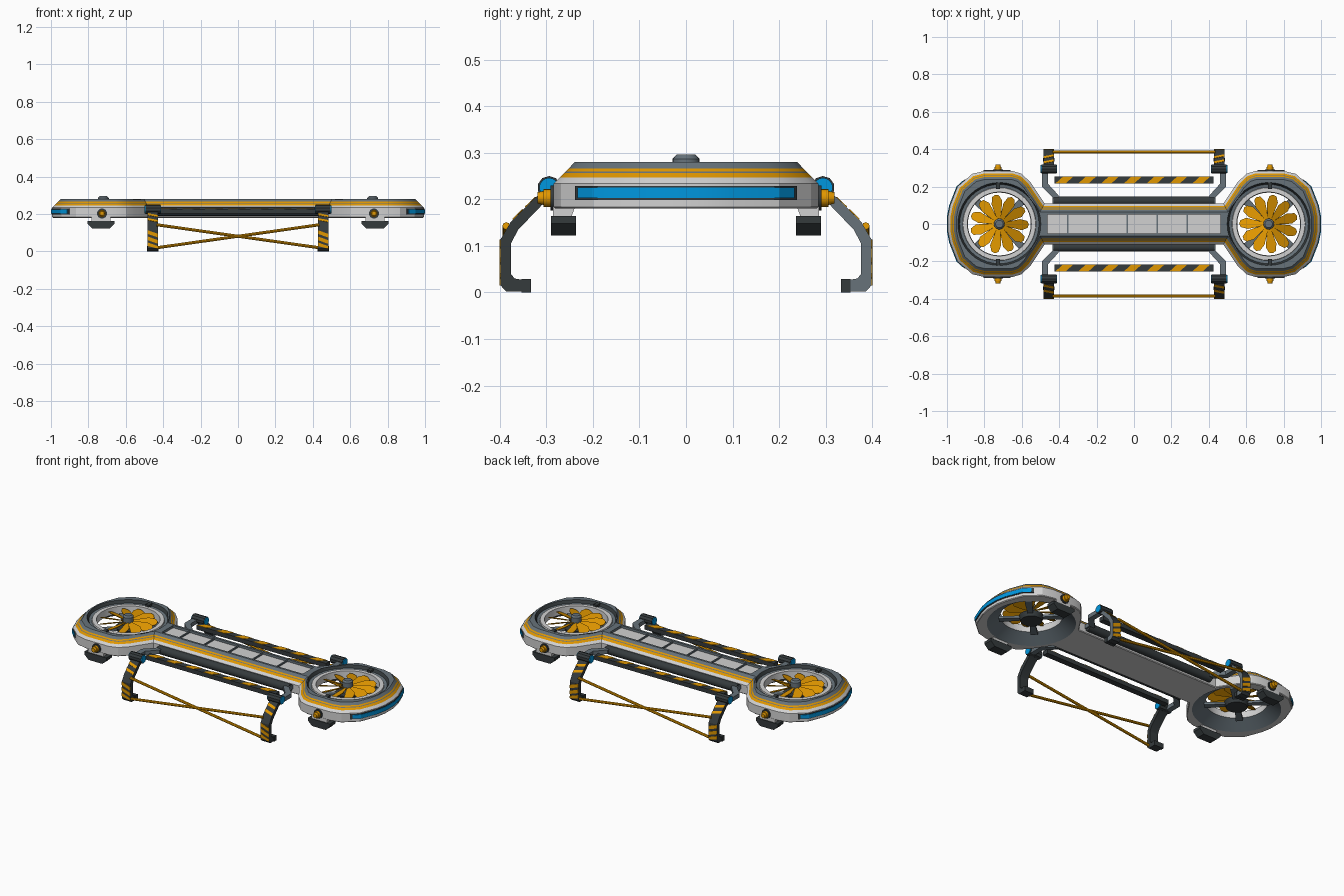
import bpy, bmesh, math
from mathutils import Vector, Matrix

if "Cube" in bpy.data.objects:
    bpy.data.objects.remove(bpy.data.objects["Cube"])

def material(name, rgb):
    m = bpy.data.materials.new(name)
    m.diffuse_color = (*rgb, 1)
    m.use_nodes = True
    m.node_tree.nodes["Principled BSDF"].inputs["Base Color"].default_value = m.diffuse_color
    return m

WHITE, ORANGE, SLATE, CHAR, BLUE = MATS = [
    material("light grey", (0.64, 0.64, 0.64)), material("amber", (0.75, 0.31, 0.0)),
    material("slate", (0.135, 0.17, 0.195)), material("charcoal", (0.035, 0.043, 0.046)),
    material("blue light", (0.0, 0.31, 0.74))]

def finish(name, bm, mats):
    bmesh.ops.recalc_face_normals(bm, faces=bm.faces)
    me = bpy.data.meshes.new(name)
    bm.to_mesh(me)
    bm.free()
    for m in mats:
        me.materials.append(m)
    ob = bpy.data.objects.new(name, me)
    bpy.context.collection.objects.link(ob)
    return ob

def prism(name, pts, vec, mat):
    """Polygon of 3D points extruded along vec."""
    bm = bmesh.new()
    a = [bm.verts.new(p) for p in pts]
    b = [bm.verts.new(Vector(p) + Vector(vec)) for p in pts]
    n = len(a)
    bm.faces.new(a)
    bm.faces.new(b[::-1])
    for i in range(n):
        bm.faces.new((a[i], a[(i + 1) % n], b[(i + 1) % n], b[i]))
    return finish(name, bm, [mat])

def box(name, x0, x1, y0, y1, z0, z1, mat):
    return prism(name, [(x0, y0, z0), (x1, y0, z0), (x1, y1, z0), (x0, y1, z0)], (0, 0, z1 - z0), mat)

def tube(name, p, q, r, mat, r2=None, n=16):
    p, q = Vector(p), Vector(q)
    bm = bmesh.new()
    rot = (q - p).to_track_quat('Z', 'Y').to_matrix().to_4x4()
    bmesh.ops.create_cone(bm, cap_ends=True, segments=n, radius1=r, radius2=r if r2 is None else r2,
                          depth=(q - p).length, matrix=Matrix.Translation((p + q) / 2) @ rot)
    return finish(name, bm, [mat])

# Dumbbell outline
Q = [(0.994, 0.04), (0.982, 0.10), (0.943, 0.20), (0.865, 0.268), (0.80, 0.284), (0.65, 0.284),
     (0.60, 0.268), (0.553, 0.222), (0.478, 0.11)]
half = Q + [(-x, y) for x, y in Q[::-1]]
OUT = [Vector(p) for p in half + [(-x, -y) for x, y in half]]

def inset(d):
    res = []
    for i, p in enumerate(OUT):
        e1 = (p - OUT[i - 1]).normalized()
        e2 = (OUT[(i + 1) % len(OUT)] - p).normalized()
        n1, n2 = Vector((-e1.y, e1.x)), Vector((-e2.y, e2.x))
        res.append(p + d * (n1 + n2) / (1 + n1.dot(n2)))
    return res

FX = 0.72   # fan centre

# Body shell: banded rim, two fan ducts, recessed deck slot
bm = bmesh.new()

def loop(pts, z):
    return [bm.verts.new((p[0], p[1], z)) for p in pts]

def loft(loops, mats):
    for a, b, m in zip(loops, loops[1:], mats):
        for i in range(len(a)):
            j = (i + 1) % len(a)
            bm.faces.new((a[i], a[j], b[j], b[i])).material_index = m

def fill(loops, m):
    es = []
    for l in loops:
        for i in range(len(l)):
            v, w = l[i], l[(i + 1) % len(l)]
            es.append(bm.edges.get((v, w)) or bm.edges.new((v, w)))
    res = bmesh.ops.triangle_fill(bm, use_beauty=True, use_dissolve=False, edges=es, normal=(0, 0, 1))
    for f in res['geom']:
        if isinstance(f, bmesh.types.BMFace):
            f.material_index = m

rim = [loop(inset(d), z) for d, z in
       [(0.004, 0.18), (0, 0.184), (0, 0.234), (0.013, 0.247), (0.023, 0.257), (0.026, 0.260), (0.032, 0.266), (0.045, 0.28)]]
loft(rim, [0, 0, 0, 1, 2, 1, 2])
tops, bots = [rim[-1]], [rim[0]]
for s in (1, -1):
    rings = [loop([(s * FX + r * math.cos(2 * math.pi * i / 40), r * math.sin(2 * math.pi * i / 40))
                   for i in range(40)], z)
             for r, z in [(0.222, 0.28), (0.212, 0.264), (0.196, 0.260), (0.194, 0.267), (0.171, 0.267), (0.168, 0.225), (0.24, 0.18)]]
    loft(rings, [3, 2, 0, 0, 0, 2])
    tops.append(rings[0])
    bots.append(rings[-1])
rect = [(-0.462, -0.052), (0.462, -0.052), (0.462, 0.052), (-0.462, 0.052)]
slot = [loop(rect, 0.28), loop(rect, 0.266)]
loft(slot, [2])
bm.faces.new(slot[1]).material_index = 0
tops.append(slot[0])
fill(tops, 2)
fill(bots, 0)
finish("body_shell", bm, MATS)

# Deck slot dividers
for i in range(5):
    x = -0.355 + 0.16 * i
    box("deck_divider", x - 0.004, x + 0.004, -0.052, 0.052, 0.264, 0.274, SLATE)

# Fans, hubs and end lights
for s in (1, -1):
    for i in range(11):
        a = 2 * math.pi * i / 11 + (0 if s < 0 else math.pi)
        u, v = Vector((math.cos(a), math.sin(a), 0)), Vector((-math.sin(a), math.cos(a), 0))
        pts = [Vector((s * FX, 0, 0.253)) + u * r + v * w + Vector((0, 0, 0.4 * w))
               for r, w in [(0.025, -0.008), (0.07, -0.021), (0.12, -0.033), (0.152, -0.02),
                            (0.158, 0.0), (0.148, 0.017), (0.11, 0.026), (0.06, 0.016), (0.025, 0.008)]]
        prism("fan_blade", pts, (0, 0, 0.004), ORANGE)
    tube("fan_hub", (s * FX, 0, 0.2), (s * FX, 0, 0.287), 0.029, SLATE, n=20)
    tube("fan_hub_cap", (s * FX, 0, 0.287), (s * FX, 0, 0.296), 0.029, SLATE, 0.02, 20)
    tube("motor_pod", (s * FX, 0, 0.195), (s * FX, 0, 0.225), 0.058, CHAR, 0.068, 20)
    for k in range(4):
        a = math.pi / 4 + k * math.pi / 2
        u, v = Vector((math.cos(a), math.sin(a), 0)), Vector((-math.sin(a), math.cos(a), 0))
        c = Vector((s * FX, 0, 0.21))
        prism("motor_strut", [c + u * 0.04 - v * 0.014, c + u * 0.175 - v * 0.02,
                              c + u * 0.175 + v * 0.02, c + u * 0.04 + v * 0.014], (0, 0, 0.014), SLATE)
    for name, start, off, z0, z1, mat in (("light_frame", (0.90, 0.2377), 0.003, 0.199, 0.229, CHAR),
                                          ("end_light", (0.908, 0.231), 0.006, 0.203, 0.225, BLUE)):
        path = [start] + Q[2::-1]
        path += [(x, -y) for x, y in path[::-1]]
        sec = [(s * (x + off), y * (1 + off), z0) for x, y in path] + \
              [(s * (x - 0.004), y * 0.985, z0) for x, y in path[::-1]]
        prism(name, sec, (0, 0, z1 - z0), mat)

LEG_OUT = [(0.305, 0.219), (0.322, 0.205), (0.376, 0.152), (0.398, 0.114), (0.398, 0.015), (0.386, 0.002), (0.345, 0.002)]
LEG_IN = [(0.345, 0.026), (0.368, 0.03), (0.376, 0.04), (0.376, 0.105), (0.360, 0.135), (0.31, 0.187), (0.292, 0.2)]

# Parts repeated on both long sides
for t in (1, -1):
    tube("side_pipe", (-0.43, t * 0.124, 0.213), (0.43, t * 0.124, 0.213), 0.024, CHAR)
    y0, y1 = sorted((t * 0.217, t * 0.253))
    box("hazard_bar", -0.425, 0.425, y0, y1, 0.203, 0.228, CHAR)
    for i in range(7):
        x = -0.42 + 0.122 * i
        prism("hazard_bar_stripe", [(x, y0, 0.228), (x + 0.055, y0, 0.228), (x + 0.095, y1, 0.228), (x + 0.04, y1, 0.228)],
              (0, 0, 0.002), ORANGE)
    for s in (1, -1):
        tube("cross_brace", (-0.435 * s, t * 0.386, 0.143), (0.435 * s, t * 0.386, 0.02), 0.008, ORANGE, n=8)

        # Support arm from waist to hinge
        arm = [(0.405, 0.09), (0.405, 0.155), (0.46, 0.215), (0.46, 0.29), (0.492, 0.29), (0.492, 0.2), (0.437, 0.145), (0.437, 0.09)]
        prism("support_arm", [(s * x, t * y, 0.205) for x, y in arm], (0, 0, 0.024), SLATE)

        # Hinge with blue caps
        tube("hinge_barrel", (s * 0.415, t * 0.294, 0.225), (s * 0.495, t * 0.294, 0.225), 0.025, CHAR, n=10)
        tube("hinge_cap", (s * 0.411, t * 0.294, 0.225), (s * 0.499, t * 0.294, 0.225), 0.021, BLUE)

        # Folding leg; one flank is slate
        x0, x1 = sorted((s * 0.427, s * 0.483))
        leg = prism("folding_leg", [(x0, t * y, z) for y, z in LEG_OUT + LEG_IN], (x1 - x0, 0, 0), CHAR)
        leg.data.materials.append(SLATE)
        for f in leg.data.polygons:
            f.material_index = int(f.normal.x * t > 0.9)
        box("foot_pad", x0 - 0.003, x1 + 0.003, *sorted((t * 0.333, t * 0.353)), 0, 0.029, CHAR)

        # Diagonal warning stripes on the leg's outer face
        for seg, f0 in ((1, 0.02), (1, 0.52), (3, 0.0), (3, 0.34), (3, 0.66)):
            a, b = Vector(LEG_OUT[seg]), Vector(LEG_OUT[seg + 1])
            d = b - a
            n = Vector((-d.y, d.x)).normalized() * 0.002
            pts = [(x0, a + d * f0), (x0, a + d * (f0 + 0.2)),
                   (x1, a + d * min(f0 + 0.4, 1)), (x1, a + d * (f0 + 0.2))]
            prism("leg_stripe", [(x, t * p.x, p.y) for x, p in pts], (0, t * n.x, n.y), ORANGE)

        # Side knob, axle and under-pod
        kx = s * 0.727
        tube("knob_collar", (kx, t * 0.275, 0.203), (kx, t * 0.291, 0.203), 0.027, CHAR)
        tube("knob", (kx, t * 0.288, 0.203), (kx, t * 0.306, 0.203), 0.019, ORANGE)
        tube("knob_tip", (kx, t * 0.306, 0.203), (kx, t * 0.319, 0.203), 0.015, ORANGE, 0.012)
        box("ring_axle", kx - 0.011, kx + 0.011, *sorted((t * 0.188, t * 0.222)), 0.25, 0.279, CHAR)
        cx = s * 0.733
        prism("pod_bracket", [(cx - 0.05, t * y, z) for y, z in ((0.238, 0.185), (0.285, 0.185), (0.285, 0.16), (0.25, 0.15))],
              (0.1, 0, 0), WHITE)
        prism("under_pod", [(cx + dx, t * 0.236, z) for dx, z in
                            ((-0.072, 0.164), (0.072, 0.164), (0.072, 0.148), (0.045, 0.122), (-0.045, 0.122), (-0.072, 0.148))],
              (0, t * 0.054, 0), CHAR)

# Smooth the gentle curves, keep edges sharp
bpy.ops.object.select_all(action='SELECT')
bpy.context.view_layer.objects.active = bpy.context.selected_objects[0]
bpy.ops.object.shade_smooth_by_angle(angle=math.radians(25))
